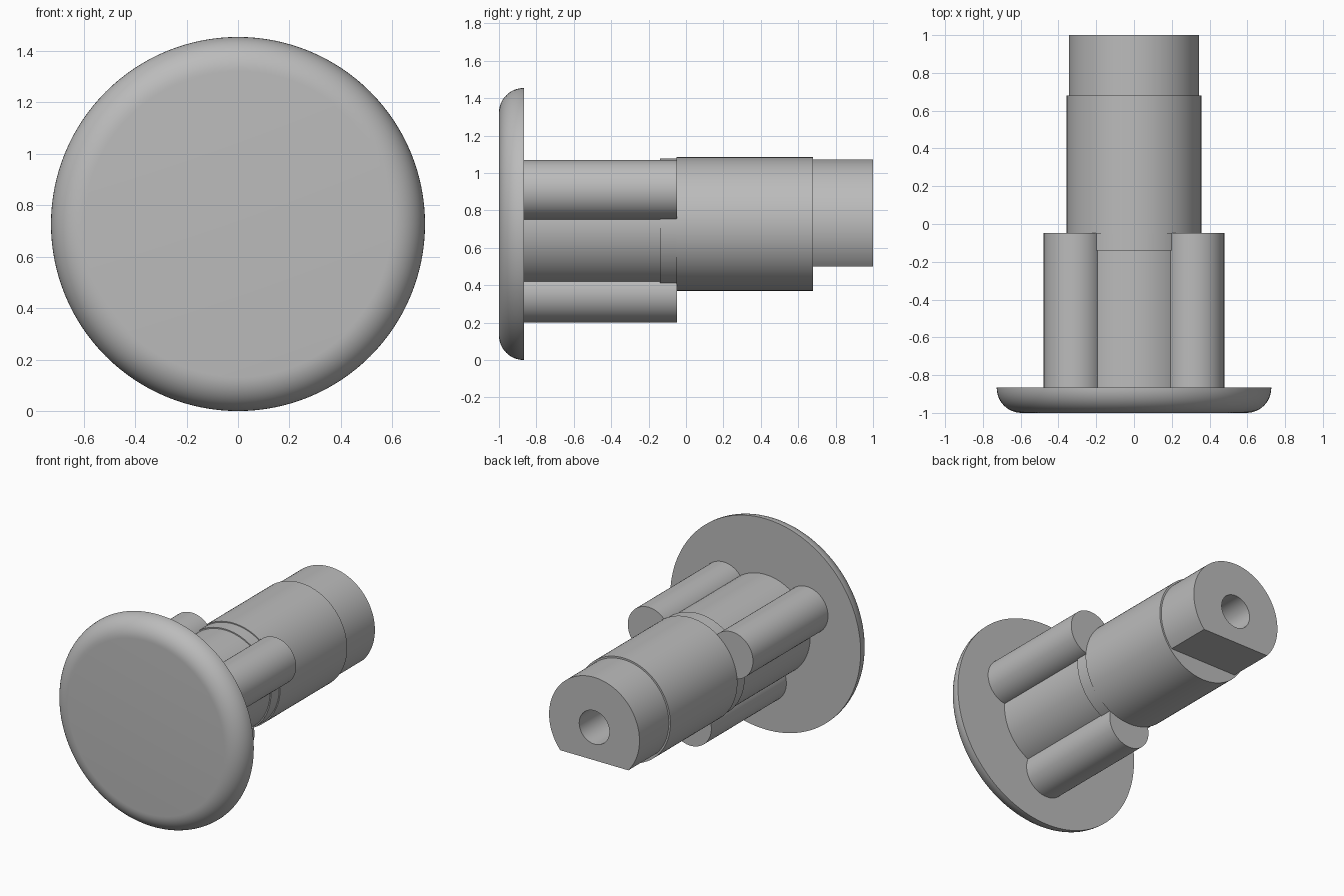
import bpy, bmesh, math
from mathutils import Matrix, Vector

cube = bpy.data.objects.get("Cube")
if cube:
    bpy.data.objects.remove(cube)

AXIS_Z = 0.727
HOLE_R = 0.115
GREY = (0.5, 0.5, 0.5, 1)

mat = bpy.data.materials.new("plain grey")
mat.use_nodes = True
mat.diffuse_color = GREY
mat.node_tree.nodes["Principled BSDF"].inputs["Base Color"].default_value = GREY


def lathe(name, profile, x=0, z=AXIS_Z, closed=False, flat=None, segments=96):
    """Spin (radius, y) points about a line along y; optionally cut a flat at height flat."""
    bm = bmesh.new()
    verts = [bm.verts.new((r, y, 0)) for r, y in profile]
    pairs = list(zip(verts, verts[1:])) + ([(verts[-1], verts[0])] if closed else [])
    edges = [bm.edges.new(p) for p in pairs]
    bmesh.ops.spin(bm, geom=verts + edges, cent=(0, 0, 0), axis=(0, 1, 0),
                   angle=math.tau, steps=segments, use_duplicate=False)
    bmesh.ops.remove_doubles(bm, verts=bm.verts, dist=0.0005)
    bmesh.ops.transform(bm, matrix=Matrix.Translation((x, 0, z)), verts=bm.verts)
    if flat is not None:
        cut = bmesh.ops.bisect_plane(bm, geom=bm.verts[:] + bm.edges[:] + bm.faces[:],
                                     plane_co=Vector((0, 0, flat)),
                                     plane_no=Vector((0, 0, -1)), clear_outer=True)
        rim = [g for g in cut["geom_cut"] if isinstance(g, bmesh.types.BMEdge)]
        bmesh.ops.edgeloop_fill(bm, edges=rim)
    bmesh.ops.recalc_face_normals(bm, faces=bm.faces)
    mesh = bpy.data.meshes.new(name)
    bm.to_mesh(mesh)
    bm.free()
    mesh.materials.append(mat)
    obj = bpy.data.objects.new(name, mesh)
    bpy.context.collection.objects.link(obj)
    bpy.ops.object.select_all(action="DESELECT")
    obj.select_set(True)
    bpy.context.view_layer.objects.active = obj
    bpy.ops.object.shade_smooth_by_angle(angle=math.radians(35))
    return obj


# Round head with a quarter-round front edge
R, FILLET, BACK = 0.727, 0.132, -0.866
arc = [(R - FILLET + FILLET * math.sin(a), BACK - 0.002 - FILLET * math.cos(a))
       for a in (math.pi / 2 * i / 12 for i in range(13))]
lathe("head", [(0, -1)] + arc + [(R, BACK), (0, BACK)], segments=128)

# Stepped shaft with the inner part of the bore
lathe("shaft", [(0, -0.88), (0.342, -0.88), (0.342, -0.14), (0.35, -0.14), (0.35, -0.05),
                (0.357, -0.05), (0.357, 0.68), (HOLE_R, 0.68), (HOLE_R, 0.3), (0, 0.3)])

# Bored rear end with a flat underneath
lathe("rear_end", [(HOLE_R, 0.68), (0.345, 0.68), (0.345, 1), (HOLE_R, 1)],
      closed=True, flat=0.5)

# Three round ribs spaced evenly around the shaft
RIB_R, RIB_D = 0.16, 0.367
for name, deg in (("left_rib", 30), ("right_rib", 150), ("lower_rib", 270)):
    a = math.radians(deg)
    lathe(name, [(0, -0.88), (RIB_R, -0.88), (RIB_R, -0.048), (0, -0.048)],
          x=RIB_D * math.cos(a), z=AXIS_Z + RIB_D * math.sin(a), segments=64)
